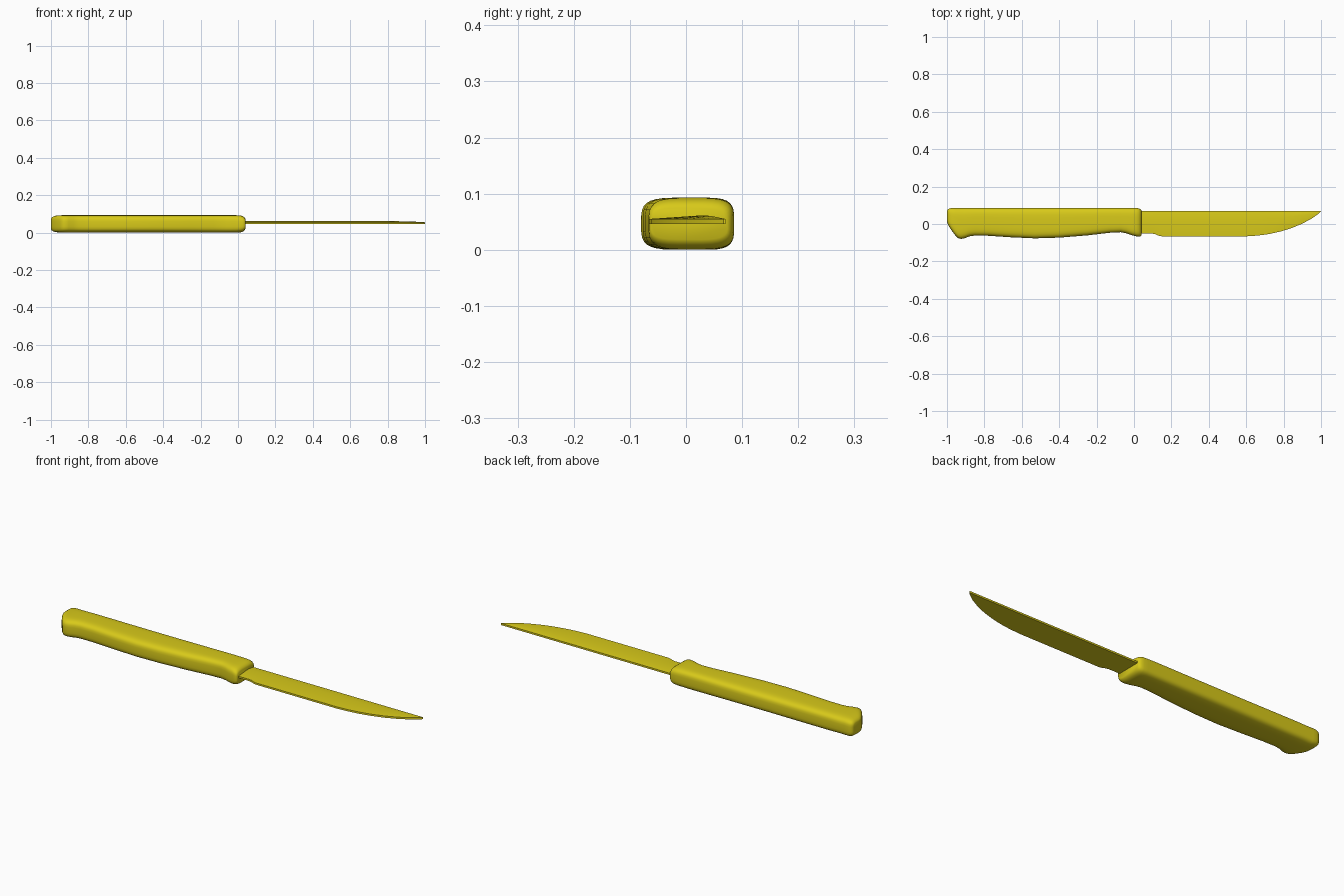
import bpy, bmesh, math

cube = bpy.data.objects.get("Cube")
if cube:
    bpy.data.objects.remove(cube, do_unlink=True)

yellow = bpy.data.materials.new("yellow")
yellow.use_nodes = True
colour = (0.69, 0.59, 0.01, 1)
yellow.diffuse_color = colour
yellow.node_tree.nodes["Principled BSDF"].inputs["Base Color"].default_value = colour


def loft(name, rings, angle):
    """Skin a row of equal-length closed rings and cap both ends."""
    bm = bmesh.new()
    rows = [[bm.verts.new(p) for p in ring] for ring in rings]
    n = len(rows[0])
    for a, b in zip(rows, rows[1:]):
        for i in range(n):
            j = (i + 1) % n
            bm.faces.new((a[i], a[j], b[j], b[i]))
    bm.faces.new(rows[0])
    bm.faces.new(rows[-1])
    bmesh.ops.recalc_face_normals(bm, faces=bm.faces)
    mesh = bpy.data.meshes.new(name)
    bm.to_mesh(mesh)
    bm.free()
    mesh.materials.append(yellow)
    obj = bpy.data.objects.new(name, mesh)
    bpy.context.collection.objects.link(obj)
    bpy.ops.object.select_all(action='DESELECT')
    obj.select_set(True)
    bpy.context.view_layer.objects.active = obj
    bpy.ops.object.shade_smooth_by_angle(angle=math.radians(angle))
    return obj


def rounded_section(x, low, high, half, count=32):
    """Soft rectangle across the handle."""
    ring = []
    for i in range(count):
        t = math.tau * (i + 0.5) / count
        c, s = math.cos(t), math.sin(t)
        y = (low + high) / 2 + (high - low) / 2 * math.copysign(abs(c) ** 0.5, c)
        ring.append((x, y, 0.0465 + half * math.copysign(abs(s) ** 0.5, s)))
    return ring


# Handle: x, belly y, back y, half thickness
handle = [
    (-1, 0.015, 0.07, 0.027), (-0.996, 0, 0.078, 0.034), (-0.988, -0.015, 0.083, 0.04),
    (-0.975, -0.035, 0.086, 0.044), (-0.955, -0.062, 0.086, 0.046),
    (-0.94, -0.076, 0.086, 0.0465), (-0.925, -0.08, 0.086, 0.0465),
    (-0.905, -0.076, 0.086, 0.0465), (-0.88, -0.066, 0.086, 0.0465),
    (-0.85, -0.062, 0.086, 0.0465), (-0.78, -0.063, 0.086, 0.0465),
    (-0.66, -0.071, 0.086, 0.0465), (-0.53, -0.077, 0.086, 0.0465),
    (-0.4, -0.073, 0.086, 0.0465), (-0.25, -0.061, 0.086, 0.0465),
    (-0.13, -0.047, 0.086, 0.0465), (-0.07, -0.044, 0.086, 0.0465),
    (-0.04, -0.05, 0.086, 0.0465), (-0.01, -0.061, 0.086, 0.0465),
    (0.012, -0.066, 0.086, 0.0455), (0.025, -0.067, 0.084, 0.042),
    (0.034, -0.066, 0.08, 0.036), (0.039, -0.062, 0.074, 0.028),
]
loft("handle", [rounded_section(*s) for s in handle], 50)

# Blade: x, cutting edge y; flat underside, gently ridged top, straight spine
edge = [
    (0, -0.052), (0.1, -0.052), (0.115, -0.055), (0.135, -0.064), (0.15, -0.066),
    (0.6, -0.066), (0.66, -0.062), (0.72, -0.054), (0.78, -0.041), (0.84, -0.023),
    (0.9, 0.002), (0.95, 0.029), (0.98, 0.05), (1, 0.067),
]
SPINE, UNDER, SIDE, RIDGE = 0.07, 0.046, 0.055, 0.061
rings = []
for x, y in edge:
    width = SPINE - y
    ridge = SIDE + (RIDGE - SIDE) * min(1, width / 0.08)
    rings.append([(x, y, UNDER), (x, y, SIDE), (x, y + width * 0.65, ridge),
                  (x, SPINE, SIDE), (x, SPINE, UNDER)])
loft("blade", rings, 30)
